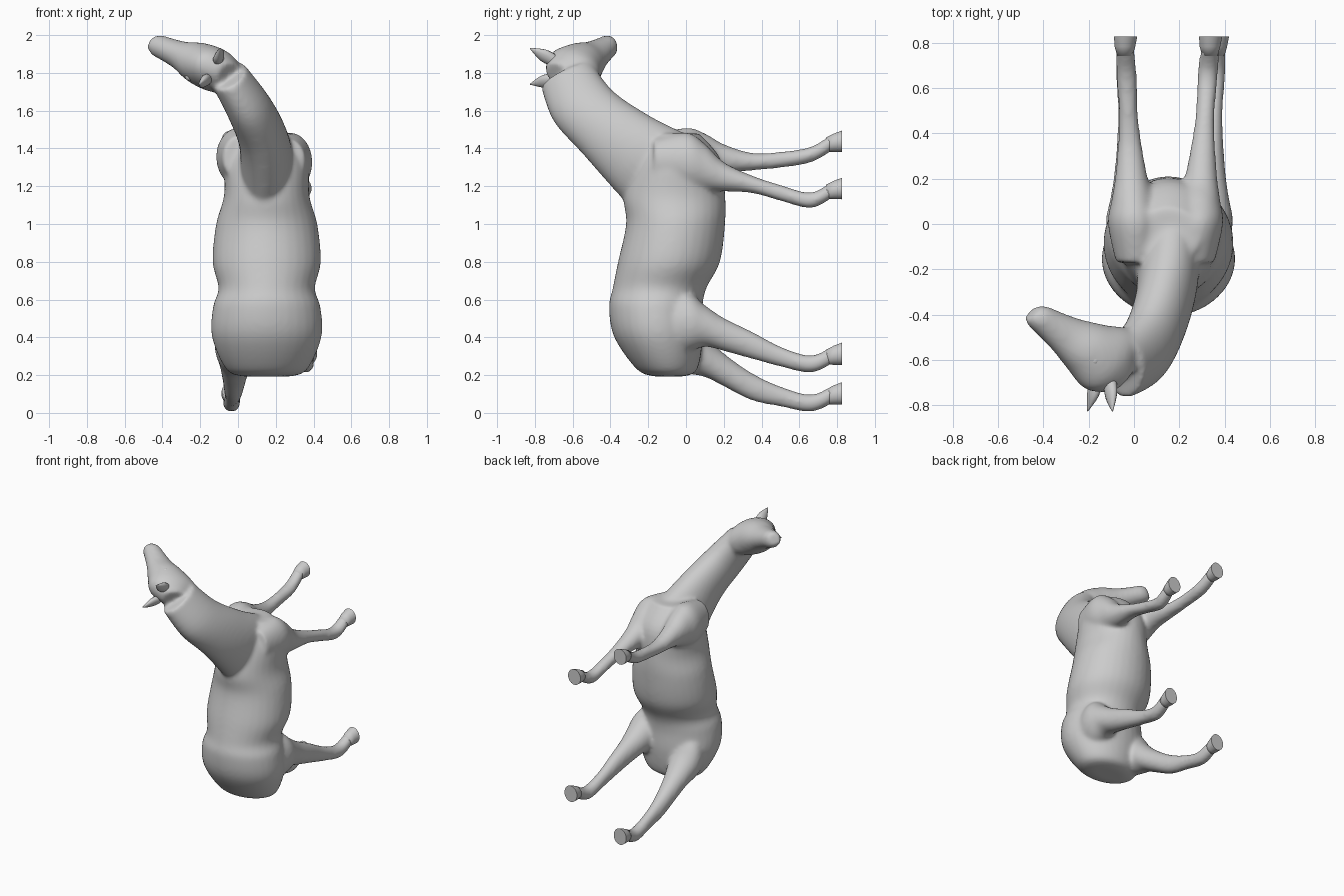
import bpy, bmesh, math
from mathutils import Vector

if "Cube" in bpy.data.objects:
    bpy.data.objects.remove(bpy.data.objects["Cube"])

X, Y, Z = Vector((1, 0, 0)), Vector((0, 1, 0)), Vector((0, 0, 1))


def spline(rows, steps):
    """Smoothly resample a list of equal-length rows."""
    out = []
    for i in range(len(rows) - 1):
        p0, p1 = rows[max(i - 1, 0)], rows[i]
        p2, p3 = rows[i + 1], rows[min(i + 2, len(rows) - 1)]
        for s in range(steps):
            t = s / steps
            out.append([b + 0.5 * t * (c - a + t * (2 * a - 5 * b + 4 * c - d
                                                    + t * (3 * b - a - 3 * c + d)))
                        for a, b, c, d in zip(p0, p1, p2, p3)])
    return out + [list(rows[-1])]


def loft(bm, rows, u, v, steps=5, n=32):
    """Skin elliptical sections given as (x, y, z, radius_u, radius_v)."""
    rings = []
    for x, y, z, ru, rv in spline(rows, steps):
        angles = [k * math.tau / n for k in range(n)]
        rings.append([bm.verts.new(Vector((x, y, z)) + u * ru * math.cos(a) + v * rv * math.sin(a))
                      for a in angles])
    faces = [bm.faces.new(rings[0]), bm.faces.new(rings[-1])]
    for a, b in zip(rings, rings[1:]):
        for k in range(n):
            j = (k + 1) % n
            faces.append(bm.faces.new((a[k], a[j], b[j], b[k])))
    bmesh.ops.recalc_face_normals(bm, faces=faces)


def finish(bm, name, smooth=True):
    me = bpy.data.meshes.new(name)
    bm.to_mesh(me)
    bm.free()
    for p in me.polygons:
        p.use_smooth = smooth
    ob = bpy.data.objects.new(name, me)
    bpy.context.collection.objects.link(ob)
    return ob


body = bmesh.new()

# torso, rump at the bottom and chest at the top: (z, y, half width, half depth)
torso = [(.193, -.09, .13, .08), (.23, -.10, .215, .16), (.40, -.145, .29, .235), (.56, -.16, .285, .248),
         (.66, -.14, .255, .248), (.80, -.09, .287, .27), (1.0, -.055, .268, .262), (1.15, -.06, .226, .268),
         (1.34, -.04, .218, .225), (1.48, -.05, .14, .12)]
loft(body, [(.152, y, z, rx, ry) for z, y, rx, ry in torso], X, Y)

# neck, bending towards -x
neck = [(.14, -.05, 1.16, .14, .24), (.15, -.165, 1.315, .15, .26), (.125, -.365, 1.47, .13, .21),
        (.055, -.54, 1.62, .118, .178), (-.05, -.632, 1.785, .10, .15)]
loft(body, neck, Vector((.83, -.15, .32)).normalized(), Vector((0, .9, .43)).normalized())

# head along a straight axis from muzzle to poll: (position, half width, half depth)
side, jaw = Vector((.5, .03, .87)).normalized(), Vector((.57, .75, -.33)).normalized()
muzzle, poll = Vector((-.45, -.39, 1.956)), Vector((-.055, -.685, 1.79))
head = []
for t, w, d in [(0, .042, .042), (.07, .06, .06), (.2, .066, .073), (.38, .08, .095),
                (.58, .112, .13), (.81, .115, .17), (1, .07, .09)]:
    head.append((*(muzzle.lerp(poll, t) + jaw * .3 * (d - .05)), w, d))
loft(body, head, side, jaw)

# legs run along +y and share stations and thicknesses; only the height line differs
stations = [-.17, 0, .1, .2, .35, .5, .66, .77]
width = [.09, .118, .096, .073, .053, .042, .046, .042]
front = [.12, .155, .125, .078, .047, .043, .042, .046]
hind = [.15, .16, .11, .088, .073, .054, .046, .048]
legs = [("front_right", front, .265, .335, [1.33, 1.33, 1.30, 1.25, 1.21, 1.165, 1.125, 1.18]),
        ("front_left", front, .01, -.04, [1.35, 1.355, 1.355, 1.345, 1.33, 1.34, 1.367, 1.43]),
        ("hind_right", hind, .31, .365, [.46, .48, .46, .415, .358, .298, .258, .305]),
        ("hind_left", hind, 0, -.04, [.41, .37, .30, .228, .138, .087, .051, .095])]
for name, depth, x0, x1, heights in legs:
    path = [(x0 + (x1 - x0) * i / 7, y, z, w, d)
            for i, (y, z, w, d) in enumerate(zip(stations, heights, width, depth))]
    loft(body, path, X, Z)
    # hoof: flared, flat-ended
    x, y, z, w, d = path[-1]
    hoof = bmesh.new()
    loft(hoof, [(x, y - .03, z - .01, w * .8, d * .8), (x, y + .012, z, w * 1.08, d * 1.05),
                (x + .003, y + .057, z + .008, w * 1.22, d * 1.24)], X, Z, steps=1)
    finish(hoof, name + "_hoof").data.polygons[1].use_smooth = False

# blend all lofts into one skin
horse = finish(body, "horse_body")
rm = horse.modifiers.new("blend", "REMESH")
rm.mode, rm.voxel_size, rm.use_smooth_shade = "VOXEL", .012, True
sm = horse.modifiers.new("soften", "SMOOTH")
sm.factor, sm.iterations = .5, 14

# ears
for name, tip, base in (("ear_right", (-.095, -.825, 1.93), (-.105, -.70, 1.865)),
                        ("ear_left", (-.205, -.825, 1.74), (-.165, -.70, 1.765))):
    t, b = Vector(tip), Vector(base)
    axis = (t - b).normalized()
    u = (side - axis * side.dot(axis)).normalized()
    ear = bmesh.new()
    loft(ear, [(*b, .034, .028), (*b.lerp(t, .45), .036, .022), (*t, .003, .003)], u, axis.cross(u), n=12)
    finish(ear, name)

# eyes, one on each side of the head
for name, offset in (("eye_right", .085), ("eye_left", -.085)):
    eye = bmesh.new()
    bmesh.ops.create_uvsphere(eye, u_segments=14, v_segments=8, radius=.024)
    bmesh.ops.translate(eye, verts=eye.verts, vec=Vector((-.215, -.605, 1.855)) + side * offset)
    finish(eye, name)
